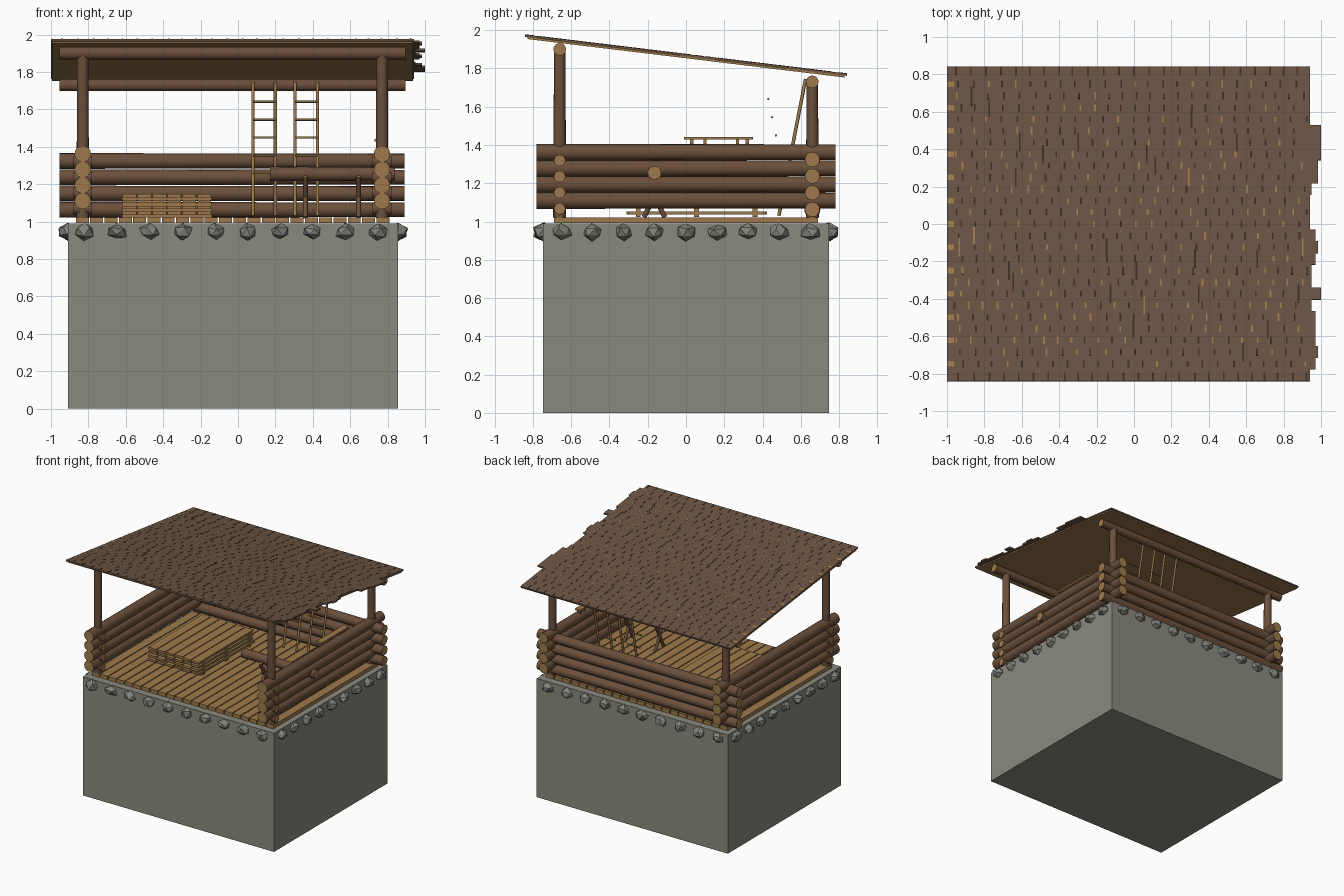
import bpy, bmesh, math, random
from mathutils import Matrix, Vector

random.seed(4)
cube = bpy.data.objects.get("Cube")
if cube:
    bpy.data.objects.remove(cube, do_unlink=True)


def material(name, r, g, b):
    """Flat material from a display colour, stored as linear values."""
    lin = [((c / 255 + 0.055) / 1.055) ** 2.4 for c in (r, g, b)] + [1]
    m = bpy.data.materials.new(name)
    m.use_nodes = True
    m.diffuse_color = lin
    m.node_tree.nodes["Principled BSDF"].inputs["Base Color"].default_value = lin
    return m


STONE = material("foundation stone", 138, 138, 127)
ROCK = material("grey rock", 128, 131, 125)
BARK = material("bark brown", 107, 79, 59)
TIMBER = material("cut timber", 158, 122, 76)
SHINGLE = material("shingle brown", 108, 85, 68)
GAP = material("dark gap", 62, 47, 36)


def finish(name, bm, *mats):
    mesh = bpy.data.meshes.new(name)
    bm.to_mesh(mesh)
    bm.free()
    for m in mats:
        mesh.materials.append(m)
    obj = bpy.data.objects.new(name, mesh)
    bpy.context.collection.objects.link(obj)
    return obj


def box(bm, centre, size, tilt=0.0, mat=0):
    m = (Matrix.Translation(centre) @ Matrix.Rotation(tilt, 4, 'X')
         @ Matrix.Diagonal((*size, 1)))
    verts = bmesh.ops.create_cube(bm, size=1, matrix=m)["verts"]
    for f in {f for v in verts for f in v.link_faces}:
        f.material_index = mat


def log(bm, a, b, r, r2=None, sides=16):
    """Round log from a to b: bark sides are slot 0, cut ends slot 1."""
    a, b = Vector(a), Vector(b)
    d = b - a
    m = Matrix.Translation((a + b) / 2) @ d.to_track_quat('Z', 'Y').to_matrix().to_4x4()
    verts = bmesh.ops.create_cone(bm, cap_ends=True, segments=sides, radius1=r,
                                  radius2=r2 or r, depth=d.length, matrix=m)["verts"]
    for f in {f for v in verts for f in v.link_faces}:
        cap = len(f.verts) > 4
        f.material_index = int(cap)
        f.smooth = not cap


# Foundation block
bm = bmesh.new()
box(bm, (-0.027, 0, 0.495), (1.765, 1.495, 0.99))
finish("foundation", bm, STONE)

# Faceted rocks around the top of the foundation
bm = bmesh.new()


def rock(x, y):
    m = (Matrix.Translation((x, y, 0.945)) @ Matrix.Rotation(random.uniform(0, 6.28), 4, 'Z')
         @ Matrix.Diagonal((0.056, 0.052, 0.044, 1)))
    for v in bmesh.ops.create_icosphere(bm, subdivisions=1, radius=1, matrix=m)["verts"]:
        v.co += Vector([random.uniform(-0.007, 0.007) for _ in range(3)])


for i in range(10):
    for y in (-0.745, 0.745):
        rock(-0.82 + 0.1744 * i, y)
for i in range(9):
    for x in (-0.91, 0.855):
        rock(x, -0.65 + 0.1625 * i)
finish("border_rocks", bm, ROCK)

# Floor planks running front to back
bm = bmesh.new()
for i in range(22):
    box(bm, (-0.832 + 0.0765 * i, 0, 1.007), (0.069, 1.38, 0.03))
finish("floor_planks", bm, TIMBER)

# Log walls: two sides and the back, with short stubs at the open front
LEFT, RIGHT, FRONT, BACK = 0.77, -0.83, -0.66, 0.66
bm = bmesh.new()
for i in range(4):
    for x in (LEFT, RIGHT):
        z = 1.11 + 0.084 * i
        log(bm, (x, -0.78, z), (x, 0.78, z), 0.044, 0.041)
        z -= 0.043
        log(bm, (x - 0.05, FRONT, z), (x + 0.05, FRONT, z), 0.03)
    z = 1.063 + 0.087 * i
    log(bm, (-0.955, BACK, z), (0.89, BACK, z), 0.042, 0.039)
finish("log_walls", bm, BARK, TIMBER)

# Corner posts and the two roof beams
bm = bmesh.new()
for x in (LEFT, RIGHT):
    log(bm, (x, FRONT, 1.02), (x, FRONT, 1.89), 0.034, 0.03)
    log(bm, (x, BACK, 1.02), (x, BACK, 1.72), 0.034, 0.03)
finish("corner_posts", bm, BARK, TIMBER)
bm = bmesh.new()
log(bm, (-0.955, FRONT, 1.9), (0.895, FRONT, 1.9), 0.033)
log(bm, (-0.955, BACK, 1.73), (0.895, BACK, 1.73), 0.033)
finish("roof_beams", bm, BARK, TIMBER)

# Sloping roof: deck, shingle courses with a ragged left edge, gaps between shingles
SLOPE = -0.1205


def roof_z(y):
    return 1.867 + math.tan(SLOPE) * y


bm = bmesh.new()
box(bm, (-0.03, 0, roof_z(0) - 0.009), (1.93, 1.67, 0.01), SLOPE)
finish("roof_deck", bm, TIMBER)

bm = bmesh.new()
ROWS = 27
STEP = 1.68 / ROWS
for i in range(ROWS):
    y = -0.84 + STEP * (i + 0.5)
    if y > 0.53 or abs(y - 0.06) < 0.1 or y < -0.77:
        end = 0.94
    else:
        end = random.choice((0.95, 0.97, 0.985, 1.0))
    if 0.37 < y < 0.45:
        end = 1.0
    box(bm, ((end - 1) / 2, y, roof_z(y) + 0.002), (end + 1, STEP * 1.03, 0.012), SLOPE)
    # narrow gaps at the lower end of each course
    edge = i in (0, ROWS - 1)
    x = -0.96 + random.uniform(0, 0.05)
    while x < 0.93:
        length = 0.045 if edge else random.choice((0.03, 0.035, 0.04))
        if not edge and random.random() < 0.04:
            length = 0.1
        pale = not edge and random.random() < 0.25
        gy = y + (math.copysign(0.008, y) if edge else 0)
        box(bm, (x, gy, roof_z(gy) + 0.008), (0.009, length, 0.003), SLOPE, 2 if pale else 1)
        x += random.uniform(0.068, 0.088)
    if i % 2 and not edge:
        box(bm, (-0.981, y, roof_z(y) + 0.008), (0.037, 0.03, 0.003), SLOPE, 2)
finish("roof_shingles", bm, SHINGLE, GAP, TIMBER)

# Two ladders leaning on the back beam
bm = bmesh.new()
for x0, x1 in ((0.08, 0.2), (0.305, 0.425)):
    for x in (x0, x1):
        log(bm, (x, 0.485, 1.03), (x, 0.625, 1.745), 0.009, sides=8)
    for i in range(5):
        y, z = 0.43 + 0.02 * i, 1.64 - 0.095 * i
        log(bm, (x0, y, z), (x1, y, z), 0.006, sides=8)
finish("ladders", bm, TIMBER, TIMBER)

# Stack of drying planks with spacers between layers
bm = bmesh.new()
for layer in range(4):
    z = 1.045 + 0.031 * layer
    for i in range(6):
        box(bm, (-0.58 + 0.08 * i, 0.055 + random.uniform(-0.01, 0.01), z), (0.073, 0.72, 0.017))
    for y in (-0.25, 0.055, 0.36):
        box(bm, (-0.38, y, z - 0.0155), (0.48, 0.025, 0.014))
finish("plank_stack", bm, TIMBER)

# Work log on crossed trestle legs
bm = bmesh.new()
log(bm, (0.17, -0.165, 1.255), (0.84, -0.165, 1.255), 0.039, 0.036)
finish("work_log", bm, BARK, TIMBER)
bm = bmesh.new()
for x in (0.36, 0.645):
    for s in (-1, 1):
        log(bm, (x, -0.165 + 0.055 * s, 1.022), (x, -0.165 - 0.055 * s, 1.24), 0.013, sides=8)
finish("trestle_legs", bm, BARK, TIMBER)

# Narrow shelf on pegs above the left wall
bm = bmesh.new()
box(bm, (0.755, 0.17, 1.435), (0.05, 0.36, 0.014))
for y in (0.03, 0.1, 0.27, 0.32):
    box(bm, (0.755, y, 1.41), (0.016, 0.016, 0.05))
finish("wall_shelf", bm, TIMBER)
